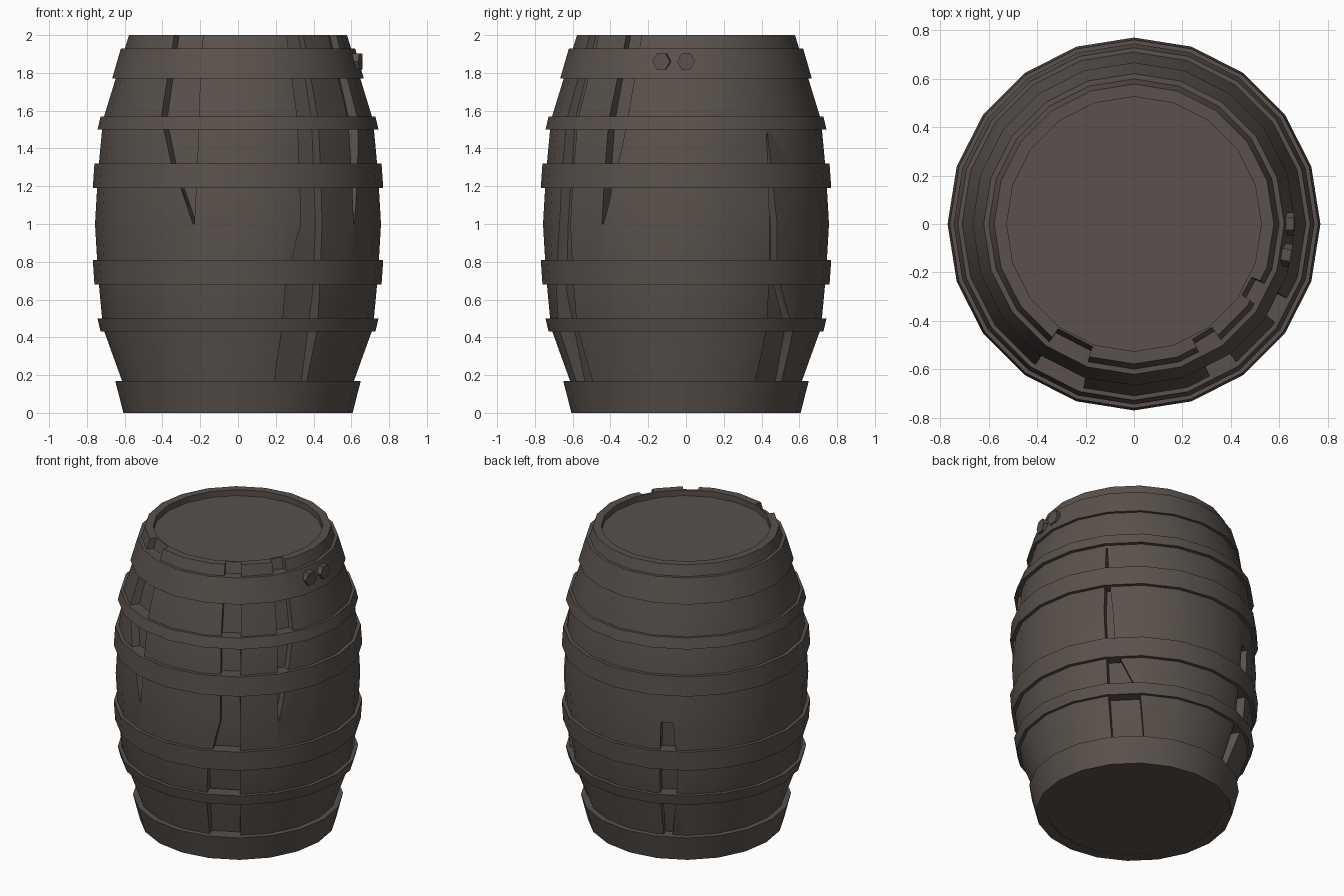
import bpy, bmesh, math
from mathutils import Matrix

if "Cube" in bpy.data.objects:
    bpy.data.objects.remove(bpy.data.objects["Cube"])

SIDES = 20
CUT_DEPTH = 0.06

wood = bpy.data.materials.new("dark_brown")
wood.use_nodes = True
colour = (0.10, 0.083, 0.072, 1)
wood.diffuse_color = colour
wood.node_tree.nodes["Principled BSDF"].inputs["Base Color"].default_value = colour


def make_object(name, bm):
    bmesh.ops.recalc_face_normals(bm, faces=bm.faces[:])
    mesh = bpy.data.meshes.new(name)
    bm.to_mesh(mesh)
    bm.free()
    mesh.materials.append(wood)
    obj = bpy.data.objects.new(name, mesh)
    bpy.context.collection.objects.link(obj)
    return obj


def activate(obj):
    bpy.ops.object.select_all(action='DESELECT')
    obj.select_set(True)
    bpy.context.view_layer.objects.active = obj


def smooth(obj):
    activate(obj)
    bpy.ops.object.shade_smooth_by_angle(angle=math.radians(30))


def polar(r, angle, z):
    return (r * math.cos(angle), r * math.sin(angle), z)


def lathe(name, profile, closed):
    """Turn (radius, z) points; open profiles get flat end caps."""
    bm = bmesh.new()
    rings = [[bm.verts.new(polar(r, math.tau * i / SIDES, z)) for i in range(SIDES)]
             for r, z in profile]
    pairs = list(zip(rings, rings[1:]))
    if closed:
        pairs.append((rings[-1], rings[0]))
    else:
        bm.faces.new(rings[0])
        bm.faces.new(rings[-1])
    for a, b in pairs:
        for i in range(SIDES):
            j = (i + 1) % SIDES
            bm.faces.new((a[i], a[j], b[j], b[i]))
    return make_object(name, bm)


# Bulging staves with a raised rim and sunken lid
outer = [(0.60, 0.004), (0.614, 0.17), (0.715, 0.45), (0.742, 0.74), (0.757, 1.0),
         (0.742, 1.26), (0.715, 1.55), (0.577, 2.0)]
body = lathe("barrel_body", outer + [(0.525, 2.0), (0.525, 1.96)], closed=False)


def body_radius(z):
    z = min(max(z, outer[0][1]), outer[-1][1])
    for (r0, z0), (r1, z1) in zip(outer, outer[1:]):
        if z <= z1:
            return r0 + (r1 - r0) * (z - z0) / (z1 - z0)


# Broken stave gaps: rows of (height, start angle, end angle)
gaps = [
    [(2.06, -126, -109), (1.55, -125, -107), (1.32, -119, -107), (1.0, -108.4, -107.8)],
    [(2.06, -63, -53), (1.55, -63.5, -53.5), (1.0, -63.5, -54), (0.65, -70, -54), (0.1, -72, -53.5)],
    [(2.06, -33, -24), (1.55, -35, -26), (1.3, -35.5, -30), (1.0, -36, -35.4)],
    [(1.48, 36.2, 36.7), (1.0, 35.8, 40), (0.74, 36.5, 41), (0.45, 37, 53), (0.1, 37, 57)],
    [(1.0, 113, 119), (0.6, 112, 121), (0.1, 112, 116)],
]
bm = bmesh.new()
for gap in gaps:
    loops = []
    for z, a0, a1 in gap:
        a0, a1 = math.radians(a0), math.radians(a1)
        near = body_radius(z) - CUT_DEPTH
        far = near + 0.2
        loops.append([bm.verts.new(polar(*p, z)) for p in
                      ((near, a0), (far, a0), (far, a1), (near, a1))])
    bm.faces.new(loops[0])
    bm.faces.new(loops[-1])
    for a, b in zip(loops, loops[1:]):
        for i in range(4):
            j = (i + 1) % 4
            bm.faces.new((a[i], a[j], b[j], b[i]))
cutter = make_object("gap_cutter", bm)
cutter.hide_render = True

activate(body)
cut = body.modifiers.new("gaps", 'BOOLEAN')
cut.operation = 'DIFFERENCE'
cut.solver = 'EXACT'
cut.object = cutter
bpy.ops.object.modifier_apply(modifier=cut.name)
bpy.data.objects.remove(cutter)
smooth(body)

# Hoops: bottom height and radius, top height and radius
hoops = {
    "base_hoop": (0.0, 0.607, 0.17, 0.65),
    "lower_thin_hoop": (0.43, 0.727, 0.50, 0.744),
    "lower_middle_hoop": (0.68, 0.760, 0.81, 0.769),
    "upper_middle_hoop": (1.19, 0.769, 1.32, 0.760),
    "upper_thin_hoop": (1.50, 0.744, 1.57, 0.727),
    "top_hoop": (1.77, 0.666, 1.93, 0.62),
}
for name, (z0, r0, z1, r1) in hoops.items():
    inset = CUT_DEPTH + 0.005
    smooth(lathe(name, [(r0, z0), (r1, z1), (body_radius(z1) - inset, z1),
                        (body_radius(z0) - inset, z0)], closed=True))

# Two hexagonal bolts on the top hoop
for name, angle in (("bolt_left", 0), ("bolt_right", -11.5)):
    bm = bmesh.new()
    bmesh.ops.create_cone(bm, cap_ends=True, segments=6, radius1=0.048, radius2=0.048, depth=0.06)
    place = (Matrix.Rotation(math.radians(angle), 4, 'Z') @ Matrix.Translation((0.63, 0, 1.86))
             @ Matrix.Rotation(math.pi / 2, 4, 'Y'))
    bmesh.ops.transform(bm, matrix=place, verts=bm.verts[:])
    make_object(name, bm)
